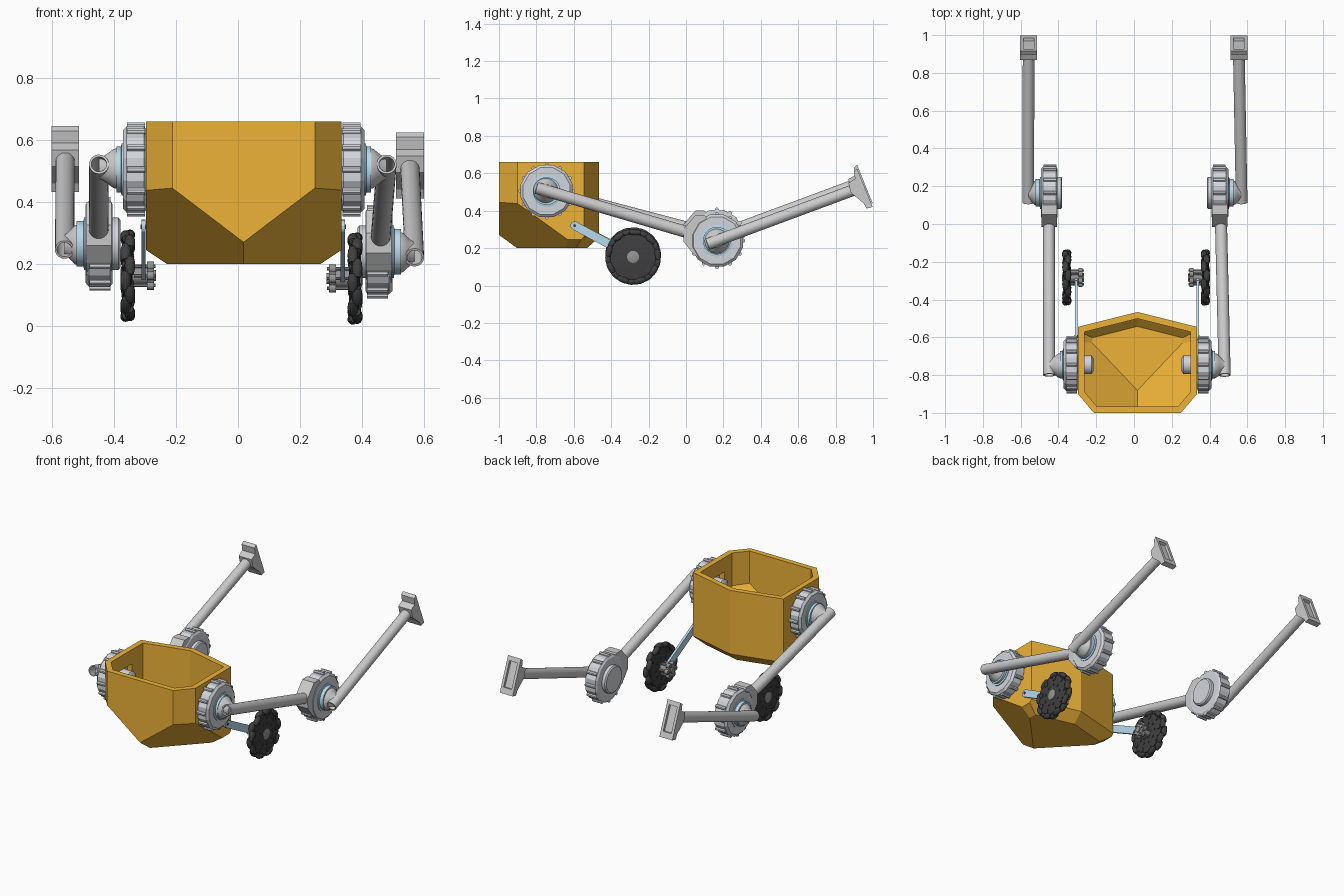
import bpy, bmesh, math
from mathutils import Vector, Matrix

if "Cube" in bpy.data.objects:
    bpy.data.objects.remove(bpy.data.objects["Cube"])


def material(name, rgb):
    m = bpy.data.materials.new(name)
    m.diffuse_color = (*rgb, 1)
    m.use_nodes = True
    m.node_tree.nodes["Principled BSDF"].inputs["Base Color"].default_value = m.diffuse_color
    return m


ORANGE = material("orange_shell", (0.85, 0.45, 0.04))
BLUE = material("pale_blue", (0.48, 0.7, 0.84))
SILVER = material("silver", (0.64, 0.67, 0.71))
DARK = material("dark_rubber", (0.05, 0.05, 0.05))
GUN = material("gunmetal", (0.3, 0.3, 0.31))


def finish(bm, name, mat=None, smooth=False):
    bmesh.ops.recalc_face_normals(bm, faces=bm.faces)
    me = bpy.data.meshes.new(name)
    bm.to_mesh(me)
    bm.free()
    if smooth:
        me.shade_smooth()
        me.set_sharp_from_angle(angle=math.radians(35))
    ob = bpy.data.objects.new(name, me)
    bpy.context.collection.objects.link(ob)
    if mat:
        me.materials.append(mat)
    return ob


def add_lathe(bm, prof, at, axis, seg=32, hollow=False):
    """Revolve (radius, height) points about an axis starting at a point."""
    q = Vector(axis).to_track_quat('Z', 'Y')
    rings = []
    for r, h in prof:
        rings.append([bm.verts.new(Vector(at) + q @ Vector((
            r * math.cos(2 * math.pi * (i + .5) / seg), r * math.sin(2 * math.pi * (i + .5) / seg), h)))
            for i in range(seg)])
    pairs = list(zip(rings, rings[1:]))
    if hollow:
        pairs.append((rings[-1], rings[0]))
    else:
        bm.faces.new(rings[0])
        bm.faces.new(rings[-1])
    for a, b in pairs:
        for i in range(seg):
            j = (i + 1) % seg
            bm.faces.new((a[i], a[j], b[j], b[i]))


def lathe(name, prof, at, axis, mat=None, seg=32, hollow=False):
    bm = bmesh.new()
    add_lathe(bm, prof, at, axis, seg, hollow)
    return finish(bm, name, mat, seg > 12)


def pipe(name, a, b, r, mat=None):
    a, b = Vector(a), Vector(b)
    n = (b - a).length
    return lathe(name, [(r, 0), (r, n), (r * .78, n), (r * .78, 0)], a, b - a, mat, 28, True)


def prism(name, yz, x0, x1, mat=None):
    bm = bmesh.new()
    lo = [bm.verts.new((x0, y, z)) for y, z in yz]
    hi = [bm.verts.new((x1, y, z)) for y, z in yz]
    bm.faces.new(lo)
    bm.faces.new(hi)
    for i in range(len(yz)):
        j = (i + 1) % len(yz)
        bm.faces.new((lo[i], lo[j], hi[j], hi[i]))
    return finish(bm, name, mat)


def cut(ob, cutter):
    m = ob.modifiers.new("cut", 'BOOLEAN')
    m.operation, m.solver, m.object = 'DIFFERENCE', 'EXACT', cutter
    bpy.context.view_layer.objects.active = ob
    bpy.ops.object.modifier_apply(modifier=m.name)
    bpy.data.objects.remove(cutter)


# Body shell: a block cut down by planes, hollowed by an inset copy
OUT = [(-.297, -.9), (-.212, -1), (.248, -1), (.334, -.9), (.334, -.545), (.018, -.466), (-.297, -.545)]


def shell(name, t, top):
    planes = [((0, 0, .2), (0, 0, -1)), ((0, 0, top + t), (0, 0, 1)),
              ((-.212, -1, .445), (-.76, -.72, -1)), ((.248, -1, .445), (.76, -.72, -1))]
    for i, (x, y) in enumerate(OUT):
        x2, y2 = OUT[(i + 1) % 7]
        n = Vector((y2 - y, x - x2, 0)).normalized()
        planes.append(((x, y, .3), n))
        if i in (3, 6):
            planes.append(((x, y, .245), n * .67 - Vector((0, 0, 1))))
        if i in (4, 5):
            planes.append(((x, y, .26), n - Vector((0, 0, 1))))
    bm = bmesh.new()
    bmesh.ops.create_cube(bm, size=6)
    for co, n in planes:
        n = Vector(n).normalized()
        bmesh.ops.bisect_plane(bm, geom=bm.verts[:] + bm.edges[:] + bm.faces[:],
                               plane_co=Vector(co) - n * t, plane_no=n, clear_outer=True)
        bmesh.ops.holes_fill(bm, edges=[e for e in bm.edges if e.is_boundary])
    return finish(bm, name, ORANGE)


body = shell("body_shell", 0, .66)
cut(body, shell("body_cavity", .034, .9))
cut(body, prism("motor_window", [(-.81, .44), (-.68, .44), (-.68, .57), (-.81, .57)], -.6, .6))


def motor(name, c, s, depth):
    """Twelve-sided motor case with bolts round the rim."""
    c = Vector(c)
    bm = bmesh.new()
    add_lathe(bm, [(.132, 0), (.144, .008), (.144, depth - .012), (.13, depth)], c, (s, 0, 0), 12)
    for i in range(12):
        a = math.pi * i / 6
        p = c + Vector((s * .006, .141 * math.cos(a), .141 * math.sin(a)))
        add_lathe(bm, [(.011, 0), (.011, depth - .02)], p, (s, 0, 0), 8)
    return finish(bm, name, SILVER)


def bracket(name, x0, x1, y, z, s):
    """Flared joint running from a hub to a tube."""
    d = abs(x1 - x0)
    lathe(name, [(.066, 0), (.063, d * .2), (.05, d * .5), (.04, d * .75), (.033, d)], (x0, y, z), (s, 0, 0))


# Arms: side, body wall x, upper tube x at both ends, elbow x, forearm x at both ends, height offset
for side, s, wall, t0, t1, ex, f0, f1, dz in (
        ("left", -1, -.295, -.449, -.45, -.449, -.56, -.558, .025),
        ("right", 1, .332, .48, .46, .455, .57, .555, 0)):
    sh = Vector((wall, -.745, .505))
    X = Vector((s, 0, 0))
    motor(side + "_shoulder_motor", sh, s, .077)
    lathe(side + "_shoulder_shaft", [(.05, 0), (.05, .07), (.035, .08)], sh, -X, SILVER)
    lathe(side + "_shoulder_hub", [(.085, 0), (.085, .006), (.074, .008), (.074, .022)], sh + X * .075, X, BLUE)
    bracket(side + "_shoulder_bracket", wall + s * .096, t0, -.75, .508, s)
    pipe(side + "_upper_arm", (t0, -.8, .522), (t1, .03, .278 + dz), .032)

    # elbow
    el = Vector((ex, .165, .24 + dz))
    motor(side + "_elbow_motor", el - X * .044, s, .088)
    prism(side + "_elbow_clamp", [(el.y + a, el.z + b) for a, b in (
        (-.18, .06), (-.115, .135), (-.065, .135), (.03, 0), (-.09, -.1), (-.135, -.06), (-.178, -.005))],
        ex - .041, ex + .041)
    lathe(side + "_elbow_cap", [(.085, 0), (.085, .02), (.077, .026)], el - X * .043, -X, SILVER)
    lathe(side + "_elbow_hub", [(.085, 0), (.085, .006), (.074, .008), (.074, .03)], el + X * .042, X, BLUE)
    bracket(side + "_elbow_bracket", ex + s * .07, f0, .165, .237 + dz, s)

    # forearm and flared foot with a recessed end
    pipe(side + "_forearm", (f0, .115, .221 + dz), (f1, .905, .514 + dz), .031)
    foot = prism(side + "_foot", [(y, z + dz * .8) for y, z in (
        (.915, .625), (.998, .42), (.965, .412), (.95, .44), (.882, .495), (.868, .548), (.904, .57), (.897, .61))],
        f1 - .045, f1 + .045)
    cut(foot, prism("foot_recess", [(y, z + dz * .8) for y, z in (
        (.945, .61), (.91, .59), (.97, .45), (1.01, .46))], f1 - .028, f1 + .028))

# Omni wheels on side struts
for side, s, wx, sx, cz in (("left", -1, -.356, -.305, .162), ("right", 1, .378, .338, .153)):
    X = Vector((s, 0, 0))
    c = Vector((wx, -.283, cz))
    bm = bmesh.new()
    for i in range(18):
        a = 2 * math.pi * i / 18 + .1
        tangent = Vector((0, -math.sin(a), math.cos(a)))
        p = c + Vector((.007 * (-1) ** i, .132 * math.cos(a), .132 * math.sin(a))) - tangent * .03
        add_lathe(bm, [(.011, 0), (.0155, .012), (.0175, .03), (.0155, .048), (.011, .06)], p, tangent, 14)
    finish(bm, side + "_wheel_rollers", DARK, True)

    bm = bmesh.new()
    add_lathe(bm, [(.1, -.016), (.122, -.012), (.122, .012), (.1, .016)], c, X, 36)
    for i in range(9):
        a = 2 * math.pi * i / 9
        u = Vector((0, math.cos(a), math.sin(a)))
        add_lathe(bm, [(.016, -.019), (.016, .019)], c + u * .105, X, 12)
        add_lathe(bm, [(.007, -.02), (.007, .02)], c + u * .065, X, 10)
    finish(bm, side + "_wheel_disc", DARK, True)
    lathe(side + "_wheel_cap", [(.032, -.02), (.032, .02), (.018, .024)], c, X, GUN)

    # axle hub on the inner side
    bm = bmesh.new()
    add_lathe(bm, [(.03, .01), (.03, .062), (.036, .062), (.036, .084), (.018, .084), (.018, .092)], c, -X, 24)
    for i in range(6):
        a = math.pi * i / 3
        u = Vector((0, math.cos(a), math.sin(a)))
        add_lathe(bm, [(.015, .062), (.015, .084)], c + u * .036, -X, 12)
        add_lathe(bm, [(.006, .02), (.006, .09)], c + u * .036, -X, 8)
    finish(bm, side + "_wheel_hub", GUN, True)

    # strut with rounded ends
    top = Vector((0, -.595, .32))
    end = Vector((0, c.y, c.z))
    ang = math.atan2(end.z - top.z, end.y - top.y)
    pts = []
    for o, base in ((end, ang - math.pi / 2), (top, ang + math.pi / 2)):
        for k in range(9):
            a = base + math.pi * k / 8
            pts.append((o.y + .023 * math.cos(a), o.z + .023 * math.sin(a)))
    prism(side + "_strut", pts, sx - .007, sx + .007, BLUE)
    lathe(side + "_strut_bolt", [(.008, -.012), (.008, .01)], (sx, top.y, top.z), X, DARK, 16)
